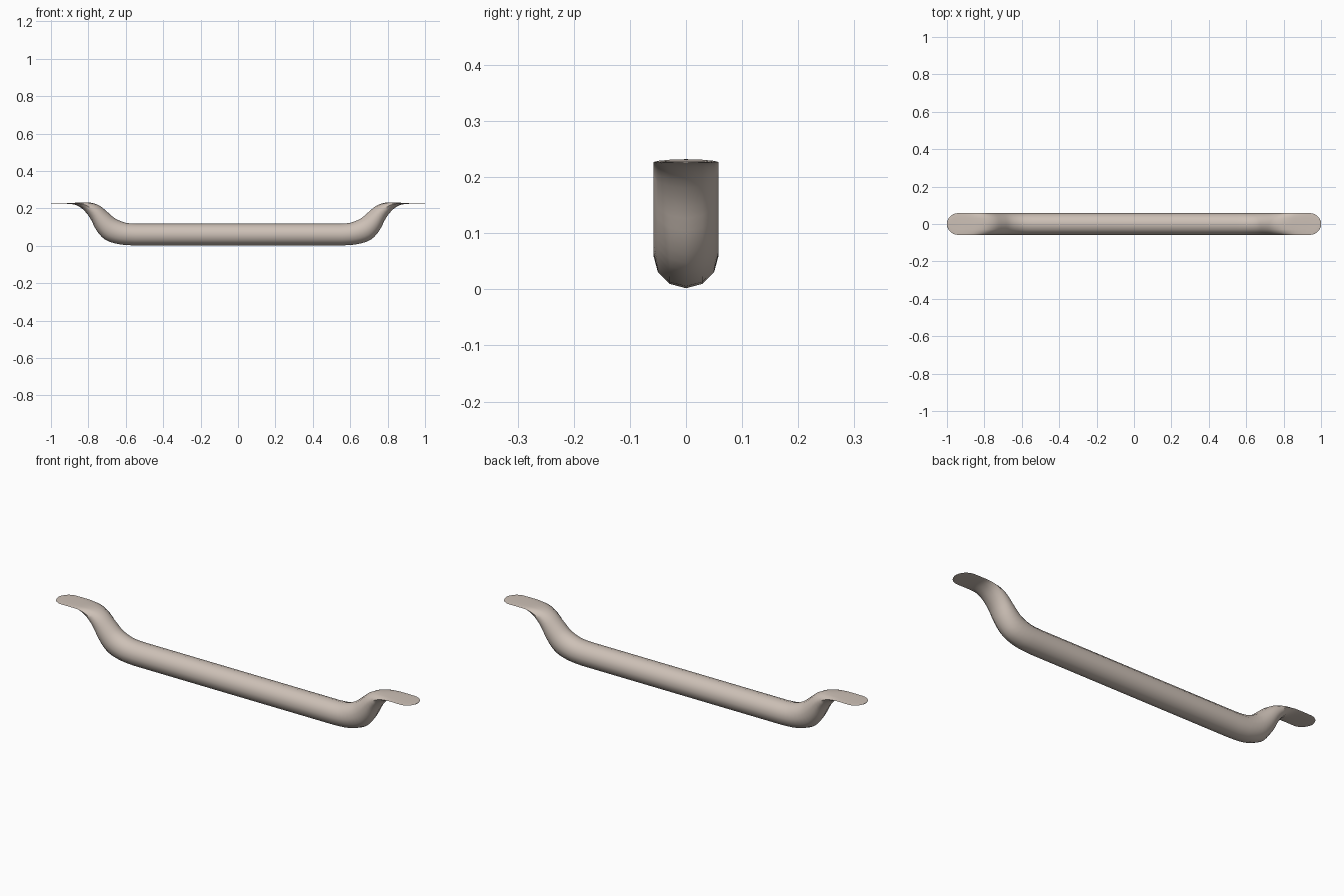
import bpy, bmesh, math
from mathutils import Vector

cube = bpy.data.objects.get("Cube")
if cube:
    bpy.data.objects.remove(cube, do_unlink=True)

SIDES = 12
RADIUS = 0.058

# One warm metal colour
metal = bpy.data.materials.new("warm_grey_metal")
metal.use_nodes = True
colour = (0.61, 0.53, 0.47, 1)
metal.diffuse_color = colour
metal.node_tree.nodes["Principled BSDF"].inputs["Base Color"].default_value = colour

# Half of the bar: upper and lower edge of each section (x, z, x, z)
stations = [
    (0.00, 0.118, 0.00, 0.002),
    (0.54, 0.118, 0.56, 0.002),
    (0.60, 0.123, 0.64, 0.009),
    (0.655, 0.145, 0.71, 0.033),
    (0.695, 0.178, 0.757, 0.083),
    (0.735, 0.211, 0.790, 0.147),
    (0.775, 0.228, 0.828, 0.194),
    (0.820, 0.232, 0.865, 0.217),
    (0.875, 0.230, 0.900, 0.224),
    (0.942, 0.228, 0.942, 0.225),
]


def smooth(points, steps):
    """Catmull-Rom curve through the bends; the straight first span is kept."""
    result = [points[0]]
    for i in range(1, len(points) - 1):
        a, b, c = points[i - 1], points[i], points[i + 1]
        d = points[min(i + 2, len(points) - 1)]
        if i == 1:
            a = b - (c - b)
        for s in range(steps):
            t = s / steps
            result.append(0.5 * (2 * b + (c - a) * t
                                 + (2 * a - 5 * b + 4 * c - d) * t ** 2
                                 + (3 * b - a - 3 * c + d) * t ** 3))
    return result + [points[-1]]


# Sections as upper point, lower point and half width
curve = smooth([Vector(s) for s in stations], 3)
sections = [(p[0], p[1], p[2], p[3], RADIUS) for p in curve]

# Rounded tip of the flattened end
tip_x, top_z, _, low_z = stations[-1][0], stations[-1][1], 0, stations[-1][3]
for k in range(1, 8):
    angle = math.radians(90 * k / 7.15)
    x = tip_x + RADIUS * math.sin(angle)
    sections.append((x, top_z, x, low_z, RADIUS * math.cos(angle)))

# Mirror the half to the other side
mirrored = [(-a, b, -c, d, w) for a, b, c, d, w in reversed(sections[1:])]
sections = mirrored + sections

# Loft the tube
bm = bmesh.new()
rings = []
for tx, tz, lx, lz, width in sections:
    ring = []
    for i in range(SIDES):
        angle = 2 * math.pi * i / SIDES
        up = (1 + math.cos(angle)) / 2
        ring.append(bm.verts.new((lx + (tx - lx) * up,
                                  width * math.sin(angle),
                                  lz + (tz - lz) * up)))
    rings.append(ring)
for r, s in zip(rings, rings[1:]):
    for i in range(SIDES):
        j = (i + 1) % SIDES
        bm.faces.new((r[i], r[j], s[j], s[i]))
bm.faces.new(rings[0])
bm.faces.new(rings[-1])
bmesh.ops.recalc_face_normals(bm, faces=bm.faces)

mesh = bpy.data.meshes.new("handle_bar")
bm.to_mesh(mesh)
bm.free()
mesh.materials.append(metal)
bar = bpy.data.objects.new("handle_bar", mesh)
bpy.context.collection.objects.link(bar)

# Smooth shading with crisp flattened rims
bpy.ops.object.select_all(action="DESELECT")
bar.select_set(True)
bpy.context.view_layer.objects.active = bar
bpy.ops.object.shade_smooth_by_angle(angle=math.radians(50))
